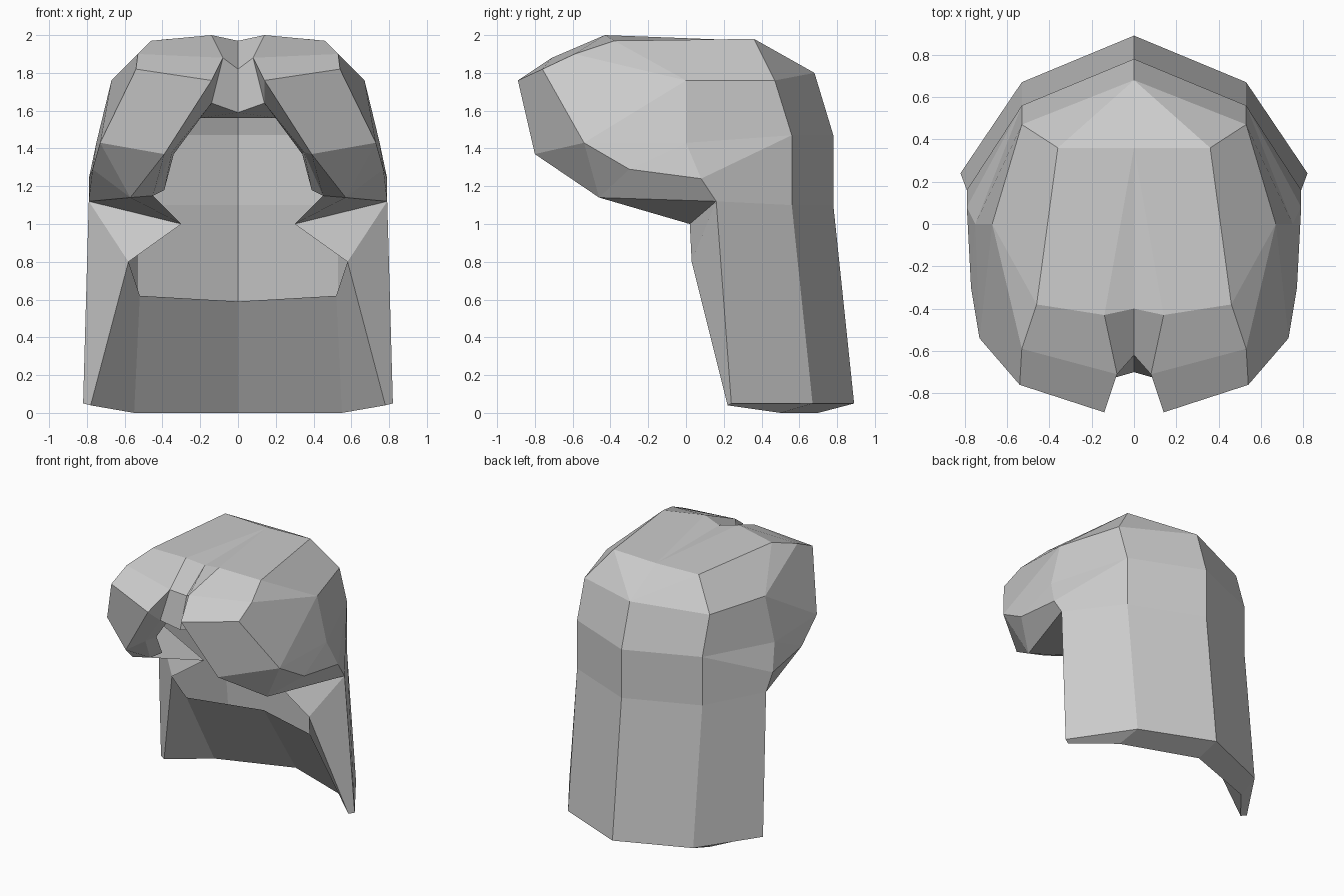
import bpy, bmesh

if "Cube" in bpy.data.objects:
    bpy.data.objects.remove(bpy.data.objects["Cube"])

bm = bmesh.new()

def loft(*rows):
    """Bridge neighbouring profiles; repeated points collapse quads to triangles."""
    for a, b in zip(rows, rows[1:]):
        for i in range(len(a) - 1):
            ring = list(dict.fromkeys([a[i], a[i + 1], b[i + 1], b[i]]))
            if len(ring) > 2:
                bm.faces.new([bm.verts.new(p) for p in ring])

# shared key points of the right half
crown, nape = (0, 0.36, 1.97), (0, 0.68, 1.80)
crown_side, corner = (0.36, 0.36, 1.98), (0.53, 0.47, 1.76)
temple, cheek = (0.67, 0, 1.76), (0.75, 0, 1.43)
brow_a, brow_b, brow_c = (0.46, -0.38, 1.97), (0.53, -0.59, 1.90), (0.54, -0.76, 1.82)
part_a, part_b, part_c = (0.14, -0.43, 2.0), (0.08, -0.71, 1.88), (0.14, -0.89, 1.76)
part_in = (0.14, -0.74, 1.64)
lock_front, lock_side = (0.39, -0.80, 1.37), (0.73, -0.54, 1.43)
lock_rear, ear = (0.77, -0.30, 1.29), (0.79, 0.08, 1.24)
lock_tip, ear_low = (0.57, -0.46, 1.14), (0.79, 0.16, 1.12)
flap, flap_low = (0.30, 0.02, 1.0), (0.58, 0.03, 0.80)
back_hi, back_lo = (0.53, 0.56, 1.47), (0.53, 0.56, 1.10)
hem = [(0, 0.89, 0.05), (0.53, 0.67, 0.05), (0.82, 0.24, 0.05)]
hem_in = [(0, 0.70, 0), (0.55, 0.50, 0), (0.78, 0.22, 0.04)]

# back and side curtain
mid_hi, mid_lo = (0, 0.78, 1.47), (0, 0.78, 1.10)
loft([nape, mid_hi, mid_hi, mid_lo, hem[0]],
     [corner, back_hi, back_hi, back_lo, hem[1]],
     [temple, cheek, ear, ear_low, hem[2]])

# crown with centre parting
loft([crown, (0, -0.40, 1.97), (0, -0.62, 1.82), (0, -0.70, 1.59)],
     [crown, part_a, part_b, part_in])
loft([part_b, part_c], [part_in, part_in])
loft([nape, crown, part_a, part_b, part_c],
     [nape, crown_side, brow_a, brow_b, brow_c])
loft([nape, crown_side, brow_a, brow_b, brow_c],
     [corner, corner, temple, temple, lock_side])

# side bulge and front lock
loft([temple, cheek, cheek, cheek], [lock_side, lock_side, lock_rear, ear])
loft([part_c, brow_c], [lock_front, lock_side])
loft([lock_front, lock_side, lock_rear, ear], [lock_tip, lock_tip, lock_tip, ear_low])

# underside of the fringe, with its inner lip
inner = [part_in, (0.35, -0.62, 1.38), (0.45, -0.42, 1.15), flap]
loft([part_c, lock_front, lock_tip, ear_low], inner)
loft([(0, -0.70, 1.59), part_in, inner[1], inner[2]],
     [(0, -0.52, 1.56), (0.21, -0.52, 1.56), (0.34, -0.50, 1.37), (0.39, -0.36, 1.18)])

# turned-in edge, hem and lining of the curtain
loft([ear_low, ear_low, hem[2]], [flap, flap_low, hem_in[2]])
loft(hem, hem_in)
loft([(0, 0.31, 0.59), (0.52, 0.12, 0.62), flap_low], [hem_in[0], hem_in[1], hem_in[2]])

# mirror, weld and orient
geom = bm.verts[:] + bm.edges[:] + bm.faces[:]
copy = bmesh.ops.duplicate(bm, geom=geom)["geom"]
for v in copy:
    if isinstance(v, bmesh.types.BMVert):
        v.co.x = -v.co.x
bmesh.ops.remove_doubles(bm, verts=bm.verts[:], dist=0.002)
bmesh.ops.recalc_face_normals(bm, faces=bm.faces[:])
mesh = bpy.data.meshes.new("long_hair")
bm.to_mesh(mesh)
bm.free()
bpy.context.collection.objects.link(bpy.data.objects.new("long_hair", mesh))
